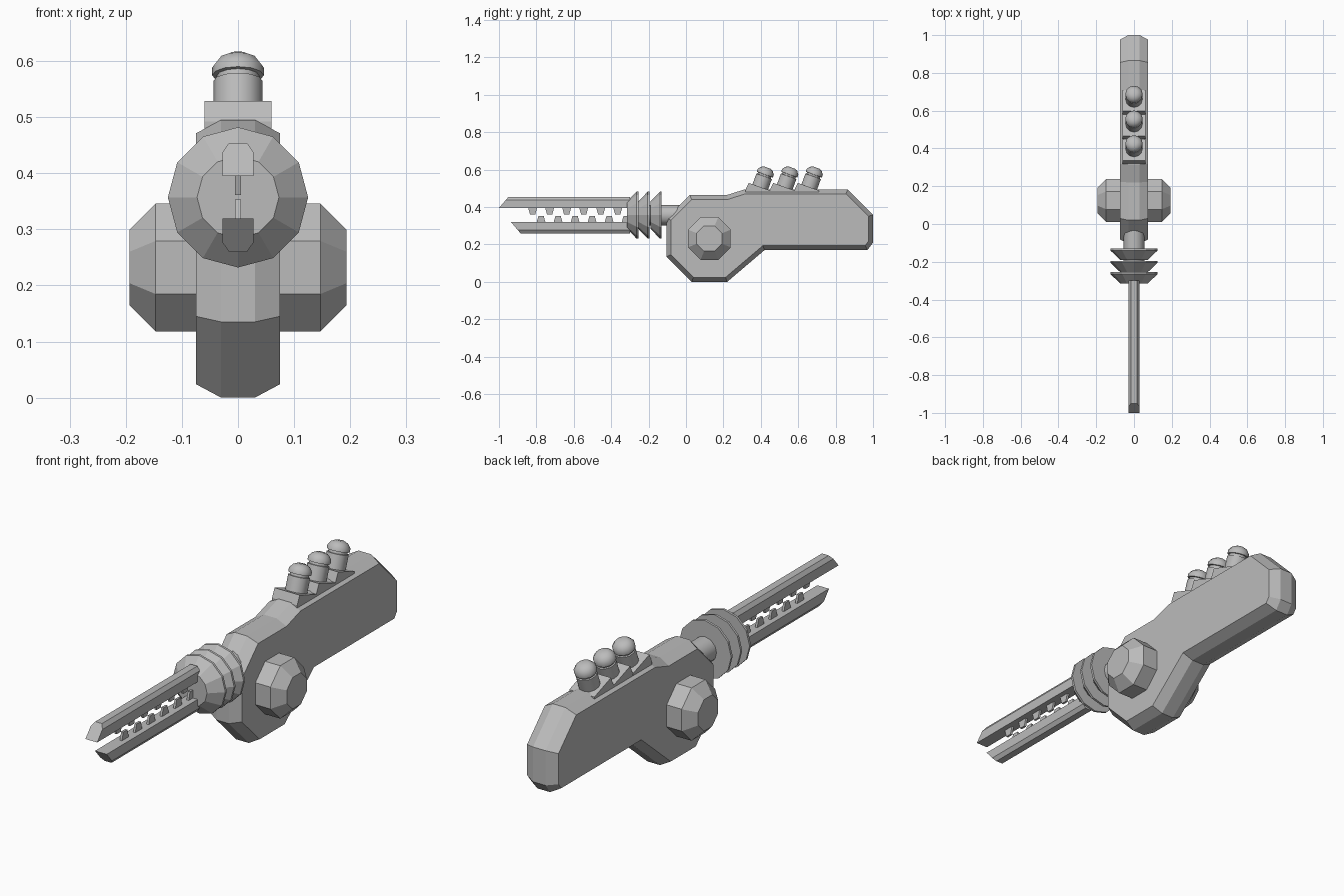
import bpy, bmesh, math
from mathutils import Vector, Matrix

if "Cube" in bpy.data.objects:
    bpy.data.objects.remove(bpy.data.objects["Cube"])

grey = bpy.data.materials.new("plain grey")
grey.diffuse_color = (0.5, 0.5, 0.5, 1)
grey.use_nodes = True
grey.node_tree.nodes["Principled BSDF"].inputs["Base Color"].default_value = grey.diffuse_color


def finish(name, bm, smooth=0):
    bmesh.ops.recalc_face_normals(bm, faces=bm.faces)
    me = bpy.data.meshes.new(name)
    bm.to_mesh(me)
    bm.free()
    me.materials.append(grey)
    ob = bpy.data.objects.new(name, me)
    bpy.context.collection.objects.link(ob)
    if smooth:
        bpy.ops.object.select_all(action='DESELECT')
        bpy.context.view_layer.objects.active = ob
        ob.select_set(True)
        bpy.ops.object.shade_smooth_by_angle(angle=math.radians(smooth))
    return ob


def loft(name, rings, smooth=0):
    """Skin a list of equal-length closed rings and cap both ends."""
    bm = bmesh.new()
    rows = [[bm.verts.new(p) for p in r] for r in rings]
    n = len(rows[0])
    for a, b in zip(rows, rows[1:]):
        for i in range(n):
            j = (i + 1) % n
            bm.faces.new((a[i], a[j], b[j], b[i]))
    bm.faces.new(rows[0])
    bm.faces.new(rows[-1])
    return finish(name, bm, smooth)


def lathe(name, profile, sides, axis, origin, phase=0.0, smooth=0):
    """Profile of (distance along axis, radius) turned around an axis."""
    q = Vector((0, 0, 1)).rotation_difference(Vector(axis))
    o = Vector(origin)
    rings = []
    for t, r in profile:
        rings.append([o + q @ Vector((r * math.cos(phase + 2 * math.pi * i / sides),
                                      r * math.sin(phase + 2 * math.pi * i / sides), t))
                      for i in range(sides)])
    return loft(name, rings, smooth)


def inset(pts, d):
    """Offset a counter-clockwise outline inward."""
    out = []
    for i, p in enumerate(pts):
        p = Vector(p)
        e1 = (p - Vector(pts[i - 1])).normalized()
        e2 = (Vector(pts[(i + 1) % len(pts)]) - p).normalized()
        n1, n2 = Vector((-e1.y, e1.x)), Vector((-e2.y, e2.x))
        out.append(p + (n1 + n2) * d / (1 + n1.dot(n2)))
    return out


def slab(name, outline, half):
    """Extrude a (y, z) outline across x."""
    return loft(name, [[(x, p[0], p[1]) for p in outline] for x in (-half, half)])


# Body: side outline with chamfered rims
outline = [(0.03, 0), (0.22, 0), (0.42, 0.17), (0.97, 0.17), (1.0, 0.21), (1.0, 0.36),
           (0.865, 0.495), (0.315, 0.495), (0.22, 0.465), (0.02, 0.465),
           (-0.105, 0.34), (-0.105, 0.135)]
inner = inset(outline, 0.024)
loft("body", [[(x, p[0], p[1]) for p in o] for x, o in
              ((-0.075, inner), (-0.03, outline), (0.03, outline), (0.075, inner))])

# Octagonal side hub passing through the body
k = 1 / math.cos(math.pi / 8)
lathe("side_hub", [(-0.193, 0.068 * k), (-0.147, 0.114 * k), (0.147, 0.114 * k), (0.193, 0.068 * k)],
      8, (1, 0, 0), (0, 0.125, 0.232), math.pi / 8)

# Neck and ribbed collar
CZ = 0.357
lathe("neck", [(0, 0.055), (0.24, 0.055)], 12, (0, 1, 0), (0, -0.2, CZ), smooth=35)
for i, y in enumerate((-0.315, -0.255, -0.19)):
    lathe("collar_rib_%d" % (i + 1), [(0, 0.073), (0.05, 0.125), (0.06, 0.125), (0.0601, 0.055)],
          12, (0, 1, 0), (0, y, CZ), smooth=20)

# Two prongs with slanted tips; the lower one is a shorter mirror
section = [(-0.028, 0.038), (-0.028, 0.08), (-0.016, 0.097), (0.016, 0.097), (0.028, 0.08), (0.028, 0.038)]
for name, s, tip, first, count in (("upper", 1, -1.0, -0.82, 6), ("lower", -1, -0.935, -0.775, 6)):
    loft(name + "_prong", [[(x, tip + (h - 0.038) * 0.85, CZ + s * h) for x, h in section],
                           [(x, -0.3, CZ + s * h) for x, h in section]])
    for i in range(count):
        y = first + i * 0.091
        slab("%s_tooth_%d" % (name, i + 1),
             [(y - 0.024, CZ + s * 0.04), (y + 0.024, CZ + s * 0.04),
              (y + 0.014, CZ + s * 0.004), (y - 0.014, CZ + s * 0.004)], 0.005)

# Three tilted studs on wedge bases
tilt = math.radians(20)
for i in range(3):
    d = i * 0.131
    slab("stud_base_%d" % (i + 1),
         [(0.318 + d, 0.48), (0.318 + d, 0.492), (0.335 + d, 0.529), (0.448 + d, 0.489), (0.448 + d, 0.48)], 0.06)
    lathe("stud_%d" % (i + 1),
          [(-0.02, 0.044), (0.066, 0.044), (0.067, 0.038), (0.076, 0.038), (0.077, 0.046),
           (0.092, 0.046), (0.108, 0.034), (0.116, 0.018)],
          12, (0, math.sin(tilt), math.cos(tilt)), (0, 0.395 + d, 0.502), smooth=40)
